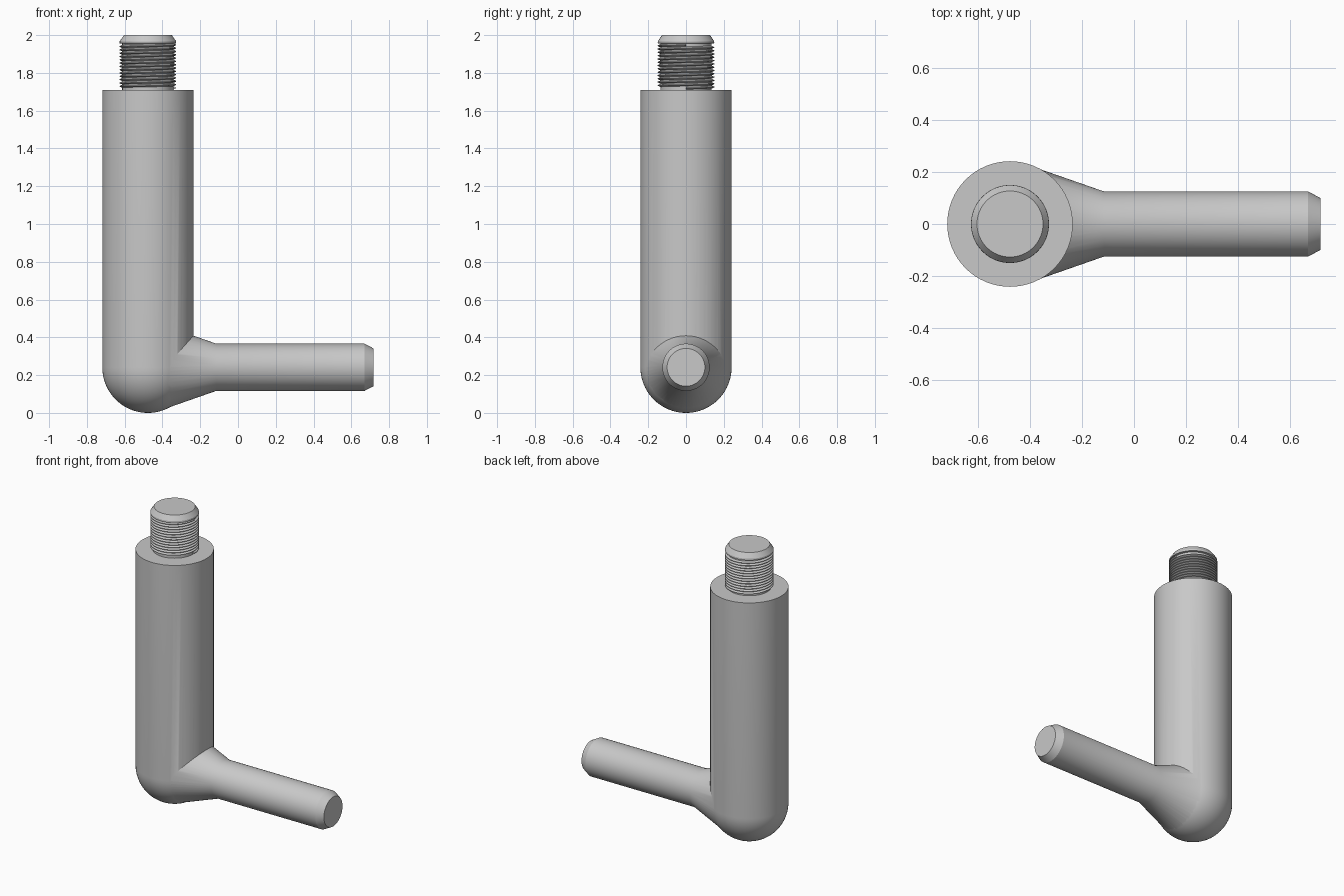
import bpy, bmesh
from math import sin, cos, pi, radians
from mathutils import Matrix, Vector

cube = bpy.data.objects.get("Cube")
if cube:
    bpy.data.objects.remove(cube)

AXIS_X = -0.477      # upright axis
R = 0.2415           # upright radius, also height of the arm axis
SHOULDER = 1.71

steel = bpy.data.materials.new("steel grey")
steel.use_nodes = True
grey = (0.58, 0.58, 0.58, 1)
steel.diffuse_color = grey
steel.node_tree.nodes["Principled BSDF"].inputs["Base Color"].default_value = grey


def add_object(name, bm):
    bmesh.ops.remove_doubles(bm, verts=bm.verts, dist=1e-5)
    bmesh.ops.recalc_face_normals(bm, faces=bm.faces)
    mesh = bpy.data.meshes.new(name)
    bm.to_mesh(mesh)
    bm.free()
    mesh.materials.append(steel)
    obj = bpy.data.objects.new(name, mesh)
    bpy.context.collection.objects.link(obj)
    return obj


def smooth(obj, angle=25):
    obj.data.shade_smooth()
    obj.data.set_sharp_from_angle(angle=radians(angle))


def lathe(name, profile, matrix, segments=64):
    """Revolve (radius, height) points around z, then place the result."""
    bm = bmesh.new()
    verts = [bm.verts.new((r, 0, h)) for r, h in profile]
    edges = [bm.edges.new(pair) for pair in zip(verts, verts[1:])]
    bmesh.ops.spin(bm, geom=verts + edges, axis=(0, 0, 1), cent=(0, 0, 0),
                   angle=2 * pi, steps=segments)
    bm.transform(matrix)
    return add_object(name, bm)


upright_place = Matrix.Translation((AXIS_X, 0, 0))

# Upright bar with a hemispherical foot
steps = 20
foot = [(R * sin(a), R - R * cos(a))
        for a in (i * pi / 2 / steps for i in range(steps + 1))]
body = lathe("upright_and_arm", foot + [(R, SHOULDER), (0, SHOULDER)], upright_place)

# Side arm with a flared root and a chamfered tip, fused to the upright
arm_place = Matrix.Translation((0, 0, R)) @ Matrix.Rotation(pi / 2, 4, 'Y')
arm = lathe("side_arm", [(0, -0.4), (0.2245, -0.4), (0.125, -0.115),
                         (0.125, 0.67), (0.1, 0.717), (0, 0.717)], arm_place)
fuse = body.modifiers.new("fuse", 'BOOLEAN')
fuse.operation = 'UNION'
fuse.solver = 'EXACT'
fuse.object = arm
bpy.context.view_layer.objects.active = body
bpy.ops.object.modifier_apply(modifier=fuse.name)
bpy.data.objects.remove(arm)
smooth(body)

# Stud core with a chamfered end
CORE = 0.136
stud = lathe("stud_core", [(CORE, SHOULDER), (CORE, 1.955), (0.15, 1.957),
                           (0.149, 1.968), (0.127, 2), (0, 2)], upright_place)
smooth(stud)

# Helical thread ridge
TURNS, SEGS, PITCH = 13, 48, 0.0175
bm = bmesh.new()
previous = None
for i in range(TURNS * SEGS + 1):
    a = 2 * pi * i / SEGS
    z = SHOULDER + 0.002 + PITCH * i / SEGS
    section = [bm.verts.new((AXIS_X + r * cos(a), r * sin(a), z + f * PITCH))
               for r, f in ((CORE - 0.001, 0), (0.15, 0.4), (0.15, 0.6), (CORE - 0.001, 1))]
    if previous:
        for k in range(3):
            bm.faces.new((previous[k], section[k], section[k + 1], previous[k + 1]))
    else:
        bm.faces.new(section)
    previous = section
bm.faces.new(previous)
thread = add_object("stud_thread", bm)
smooth(thread)
